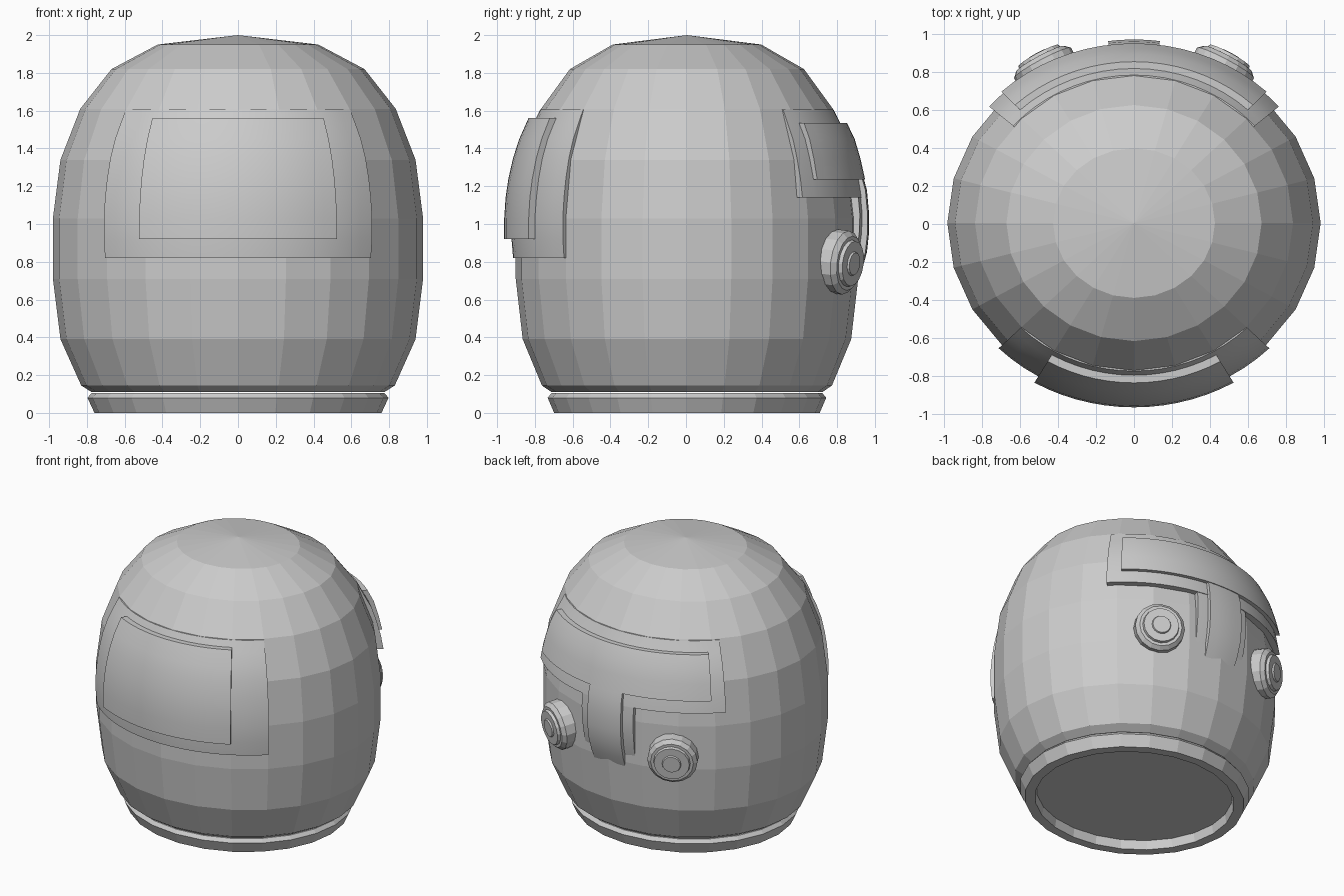
import bpy, bmesh
from math import radians, cos, sin, pi
from mathutils import Vector

if "Cube" in bpy.data.objects:
    bpy.data.objects.remove(bpy.data.objects["Cube"])

Y_SCALE, Y_SHIFT = 0.925, 0.005     # the helmet is slightly narrower front to back


def finish(name, bm, smooth):
    bmesh.ops.remove_doubles(bm, verts=bm.verts, dist=1e-5)
    bmesh.ops.recalc_face_normals(bm, faces=bm.faces)
    me = bpy.data.meshes.new(name)
    bm.to_mesh(me)
    bm.free()
    if smooth:
        me.shade_smooth()
        me.set_sharp_from_angle(angle=radians(30))
    ob = bpy.data.objects.new(name, me)
    bpy.context.collection.objects.link(ob)
    return ob


def lathe(name, profile, segs=24, squash=True, smooth=False):
    """Full revolution of an (r, z) profile."""
    bm = bmesh.new()
    ky, dy = (Y_SCALE, Y_SHIFT) if squash else (1, 0)
    rings = []
    for r, z in profile:
        if r == 0:
            rings.append([bm.verts.new((0, dy, z))] * segs)
        else:
            rings.append([bm.verts.new((r * cos(2 * pi * i / segs),
                                        r * sin(2 * pi * i / segs) * ky + dy, z))
                          for i in range(segs)])
    for a, b in zip(rings, rings[1:]):
        for i in range(segs):
            j = (i + 1) % segs
            quad = list(dict.fromkeys((a[i], a[j], b[j], b[i])))
            if len(quad) > 2:
                bm.faces.new(quad)
    return finish(name, bm, smooth)


def panel(name, centre, half, steps, outer, depth=0.12):
    """Curved plate: an (r, z) outer profile swept around part of the shell."""
    loop = outer + [(r - depth, z) for r, z in reversed(outer)]
    bm = bmesh.new()
    cols = []
    for k in range(steps + 1):
        a = radians(centre - half + 2 * half * k / steps)
        cols.append([bm.verts.new((r * cos(a), r * sin(a) * Y_SCALE + Y_SHIFT, z))
                     for r, z in loop])
    n = len(loop)
    for a, b in zip(cols, cols[1:]):
        for i in range(n):
            j = (i + 1) % n
            bm.faces.new((a[i], a[j], b[j], b[i]))
    # end caps as strips of quads
    for c in (cols[0], cols[-1]):
        for i in range(len(outer) - 1):
            bm.faces.new((c[i], c[i + 1], c[n - 2 - i], c[n - 1 - i]))
    return finish(name, bm, True)


# Main faceted shell
lathe("helmet_shell", [(0, 2.0), (0.425, 1.95), (0.67, 1.82), (0.835, 1.61),
                       (0.94, 1.34), (0.98, 1.03), (0.98, 0.71), (0.94, 0.39),
                       (0.83, 0.145), (0.775, 0.11), (0, 0.11)])

# Neck ring with a recessed floor
lathe("neck_ring", [(0, 0.065), (0.68, 0.065), (0.69, 0.0), (0.76, 0.0),
                    (0.797, 0.08), (0.775, 0.105), (0, 0.105)])

# Front visor: wide frame and raised centre plate
panel("visor_frame", -90, 45, 18,
      [(0.995, 0.82), (1.004, 0.92), (1.005, 1.03), (0.995, 1.14), (0.98, 1.24),
       (0.955, 1.35), (0.92, 1.45), (0.88, 1.53), (0.84, 1.605)])
panel("visor_plate", -90, 30, 14,
      [(1.046, 0.92), (1.046, 1.03), (1.038, 1.14), (1.022, 1.24),
       (0.995, 1.35), (0.96, 1.45), (0.907, 1.56)])

# Rear brow: wide frame and raised plate
panel("rear_frame", 90, 49, 18,
      [(1.008, 1.14), (0.99, 1.24), (0.96, 1.35), (0.925, 1.45), (0.88, 1.53),
       (0.84, 1.605)])
panel("rear_plate", 90, 43, 18,
      [(1.02, 1.235), (0.992, 1.35), (0.96, 1.45), (0.916, 1.535)])

# Rear straps running down from the brow
panel("rear_strap_base", 90, 12, 6,
      [(0.965, 0.74), (0.99, 0.83), (1.008, 0.95), (1.012, 1.05), (1.0, 1.17)])
panel("rear_strap", 90, 7.5, 4,
      [(0.965, 0.67), (1.0, 0.75), (1.03, 0.85), (1.042, 0.95), (1.042, 1.06),
       (1.03, 1.18), (1.0, 1.28)])

# Pair of stepped round knobs at the back
for side, s in (("left", 1), ("right", -1)):
    knob = lathe(side + "_knob",
                 [(0, -0.1), (0.17, -0.1), (0.17, 0.0), (0.145, 0.025), (0.125, 0.025),
                  (0.12, 0.045), (0.065, 0.045), (0.06, 0.055), (0, 0.055)],
                 segs=16, squash=False)
    knob.location = (0.48 * s, 0.845, 0.795)
    knob.rotation_mode = 'QUATERNION'
    knob.rotation_quaternion = Vector((0.47 * s, 0.88, -0.12)).to_track_quat('Z', 'Y')
